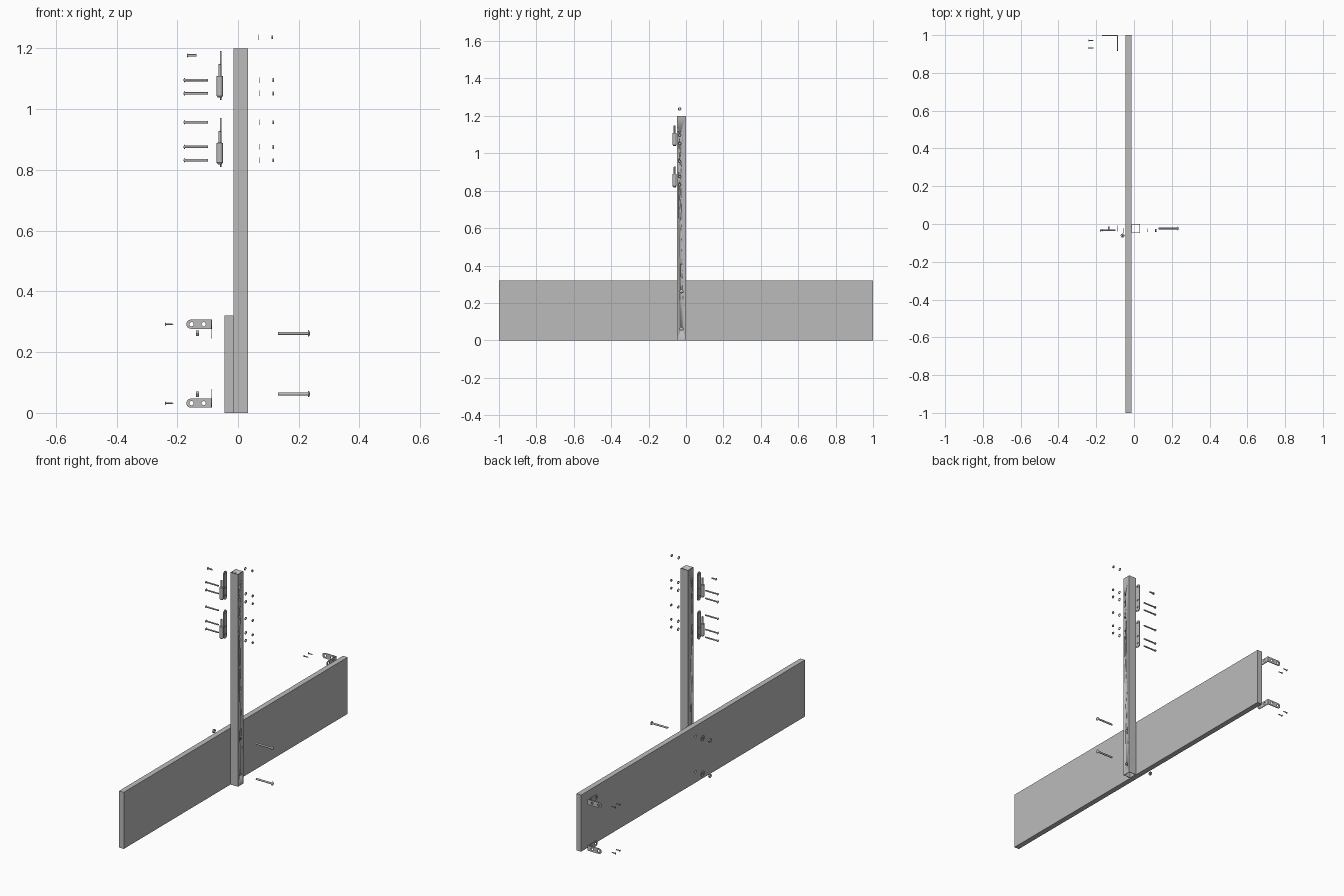
import bpy, bmesh
from math import pi, sin, cos, radians
from mathutils import Matrix, Vector

cube = bpy.data.objects.get("Cube")
if cube:
    bpy.data.objects.remove(cube, do_unlink=True)

steel = bpy.data.materials.new("plain grey")
steel.use_nodes = True
grey = (0.5, 0.5, 0.5, 1)
steel.diffuse_color = grey
steel.node_tree.nodes["Principled BSDF"].inputs["Base Color"].default_value = grey

# Local plate axes turned into the side plane (y, z) or the front plane (x, z)
SIDE = Matrix(((0, 0, 1), (1, 0, 0), (0, 1, 0))).to_4x4()
FRONT = Matrix(((1, 0, 0), (0, 0, -1), (0, 1, 0))).to_4x4()


def activate(obj):
    bpy.ops.object.select_all(action='DESELECT')
    obj.select_set(True)
    bpy.context.view_layer.objects.active = obj


def add_mesh(name, bm):
    bmesh.ops.recalc_face_normals(bm, faces=bm.faces)
    mesh = bpy.data.meshes.new(name)
    bm.to_mesh(mesh)
    bm.free()
    mesh.materials.append(steel)
    obj = bpy.data.objects.new(name, mesh)
    bpy.context.collection.objects.link(obj)
    activate(obj)
    bpy.ops.object.shade_smooth_by_angle(angle=radians(35))
    return obj


def arc(cx, cy, r, n, start=0, sweep=2 * pi, closed=True):
    steps = n if closed else n - 1
    return [(cx + r * cos(start + sweep * i / steps),
             cy + r * sin(start + sweep * i / steps)) for i in range(n)]


def plate(name, outline, holes, thick, plane, loc):
    """Flat profile with round holes (u, v, radius), centred on its thickness."""
    curve = bpy.data.curves.new(name, 'CURVE')
    curve.dimensions = '2D'
    curve.fill_mode = 'BOTH'
    curve.extrude = thick / 2
    for loop in [outline] + [arc(u, v, r, 20) for u, v, r in holes]:
        spline = curve.splines.new('POLY')
        spline.points.add(len(loop) - 1)
        for p, (u, v) in zip(spline.points, loop):
            p.co = (u, v, 0, 1)
        spline.use_cyclic_u = True
    temp = bpy.data.objects.new(name, curve)
    bpy.context.collection.objects.link(temp)
    bpy.context.view_layer.update()
    mesh = bpy.data.meshes.new_from_object(
        temp.evaluated_get(bpy.context.evaluated_depsgraph_get()))
    bpy.data.objects.remove(temp, do_unlink=True)
    bm = bmesh.new()
    bm.from_mesh(mesh)
    bmesh.ops.remove_doubles(bm, verts=bm.verts, dist=1e-5)
    bm.transform(Matrix.Translation(loc) @ plane)
    for f in bm.faces:
        f.material_index = 0
    return add_mesh(name, bm)


def lathe(name, profile, loc, axis, sides=20):
    """Turn (distance, radius) points around an axis through loc."""
    bm = bmesh.new()
    verts = [bm.verts.new((r, 0, d)) for d, r in profile]
    edges = [bm.edges.new(pair) for pair in zip(verts, verts[1:])]
    bmesh.ops.spin(bm, geom=verts + edges, cent=(0, 0, 0), axis=(0, 0, 1),
                   angle=2 * pi, steps=sides)
    bmesh.ops.remove_doubles(bm, verts=bm.verts, dist=1e-5)
    turn = Vector((0, 0, 1)).rotation_difference(Vector(axis)).to_matrix().to_4x4()
    bm.transform(Matrix.Translation(loc) @ turn)
    return add_mesh(name, bm)


def bolt(name, loc, axis, length, shaft, head, height):
    """Domed bolt whose head top sits at loc and whose shaft follows the axis."""
    dome = [(height * (1 - cos(a)), head * sin(a))
            for a in (i * pi / 10 for i in range(6))]
    return lathe(name, dome + [(height, shaft), (length, shaft), (length, 0)], loc, axis)


def washer(name, r, hole, thick, loc):
    plate(name, arc(0, 0, r, 24), [(0, 0, hole)], thick, SIDE, loc)


def nut(name, r, hole, thick, loc):
    plate(name, arc(0, 0, r, 6), [(0, 0, hole)], thick, SIDE, loc)


def box(bm, lo, hi):
    lo, hi = Vector(lo), Vector(hi)
    bmesh.ops.create_cube(bm, size=1, matrix=Matrix.Translation((lo + hi) / 2)
                          @ Matrix.Diagonal(hi - lo).to_4x4())


BASE_Z = (0.062, 0.262)
BASE_Y, HINGE_Y = -0.024, -0.034
HINGE_BASES = (0.81, 1.03)
HOLE_OFFSETS = (0.022, 0.066, 0.147)

# Long board with two bolt holes
plate("board", [(-1, 0), (1, 0), (1, 0.32), (-1, 0.32)],
      [(BASE_Y, z, 0.007) for z in BASE_Z], 0.03, SIDE, (-0.029, 0, 0))

# Hollow square post, drilled through sideways
bm = bmesh.new()
box(bm, (-0.014, -0.047, 0), (0.033, 0, 1.2))
post = add_mesh("post", bm)
bm = bmesh.new()
box(bm, (-0.011, -0.044, -0.1), (0.030, -0.003, 1.3))
cutters = [add_mesh("bore_cutter", bm)]
hinge_z = [b + o for b in HINGE_BASES for o in HOLE_OFFSETS]
drills = [(BASE_Y, z, 0.007) for z in BASE_Z]
drills += [(HINGE_Y, z, 0.005) for z in hinge_z[:-1]]
for y, z, r in drills:
    cutters.append(lathe("drill_cutter", [(0, 0), (0, r), (0.2, r), (0.2, 0)],
                         (-0.1, y, z), (1, 0, 0)))
activate(post)
for cutter in cutters:
    cutter.hide_render = True
    mod = post.modifiers.new("cut", 'BOOLEAN')
    mod.operation = 'DIFFERENCE'
    mod.solver = 'EXACT'
    mod.object = cutter
    bpy.ops.object.modifier_apply(modifier=mod.name)
    bpy.data.objects.remove(cutter, do_unlink=True)

# Base bolts, washers and nuts
for z in BASE_Z:
    bolt("base_bolt", (0.237, BASE_Y, z), (-1, 0, 0), 0.106, 0.005, 0.0105, 0.006)
    washer("base_washer", 0.017, 0.006, 0.002, (-0.087, BASE_Y, z))
    nut("base_nut", 0.0105, 0.005, 0.009, (-0.133, BASE_Y, z))

# Corner brackets: two legs with one rounded end each, plus their screws
for z in (0.032, 0.292):
    def leg(end, bend, name, plane, loc):
        h = 0.015
        outline = [(bend, -h), (bend, h)] + arc(end + h, 0, h, 13, pi / 2, pi, False)
        holes = [(bend - d, 0, 0.007) for d in (0.028, 0.068)]
        return plate(name, outline, holes, 0.004, plane, loc)
    front_leg = leg(-0.17, -0.085, "corner_bracket", FRONT, (0, 0.998, z))
    side_leg = leg(0.916, 1.0, "bracket_side", SIDE, (-0.087, 0, z))
    activate(front_leg)
    side_leg.select_set(True)
    bpy.ops.object.join()
    for y in (0.972, 0.932):
        lathe("bracket_screw", [(0, 0), (0, 0.006), (0.004, 0.0028), (0.022, 0.0028),
                                (0.028, 0)], (-0.24, y, z), (1, 0, 0), 14)

# Hinges: drilled strap with a barrel and a standing pin
for base in HINGE_BASES:
    h, top = 0.014, 0.161
    strap = (arc(HINGE_Y, h, h, 13, pi, pi, False)
             + arc(HINGE_Y, top - h, h, 13, 0, pi, False))
    plate("hinge_strap", strap, [(HINGE_Y, o, 0.005) for o in HOLE_OFFSETS],
          0.005, SIDE, (-0.057, 0, base))
    lathe("hinge_pin", [(0.008, 0), (0.008, 0.006), (0.014, 0.0105), (0.079, 0.0105),
                        (0.08, 0.005), (0.117, 0.005), (0.119, 0.003), (0.119, 0)],
          (-0.06, -0.061, base), (0, 0, 1))

# Hinge bolts; the topmost is short and its nut floats above the post
for z in hinge_z:
    short = z == hinge_z[-1]
    bolt("hinge_bolt", (-0.168 if short else -0.179, HINGE_Y, z), (1, 0, 0),
         0.031 if short else 0.081, 0.004, 0.0075, 0.004)
    nut_z = 1.237 if short else z
    shift = -0.003 if short else 0
    washer("hinge_washer", 0.009, 0.0045, 0.0016, (0.072 + shift, HINGE_Y, nut_z))
    nut("hinge_nut", 0.0075, 0.004, 0.005, (0.116 + shift, HINGE_Y, nut_z))
